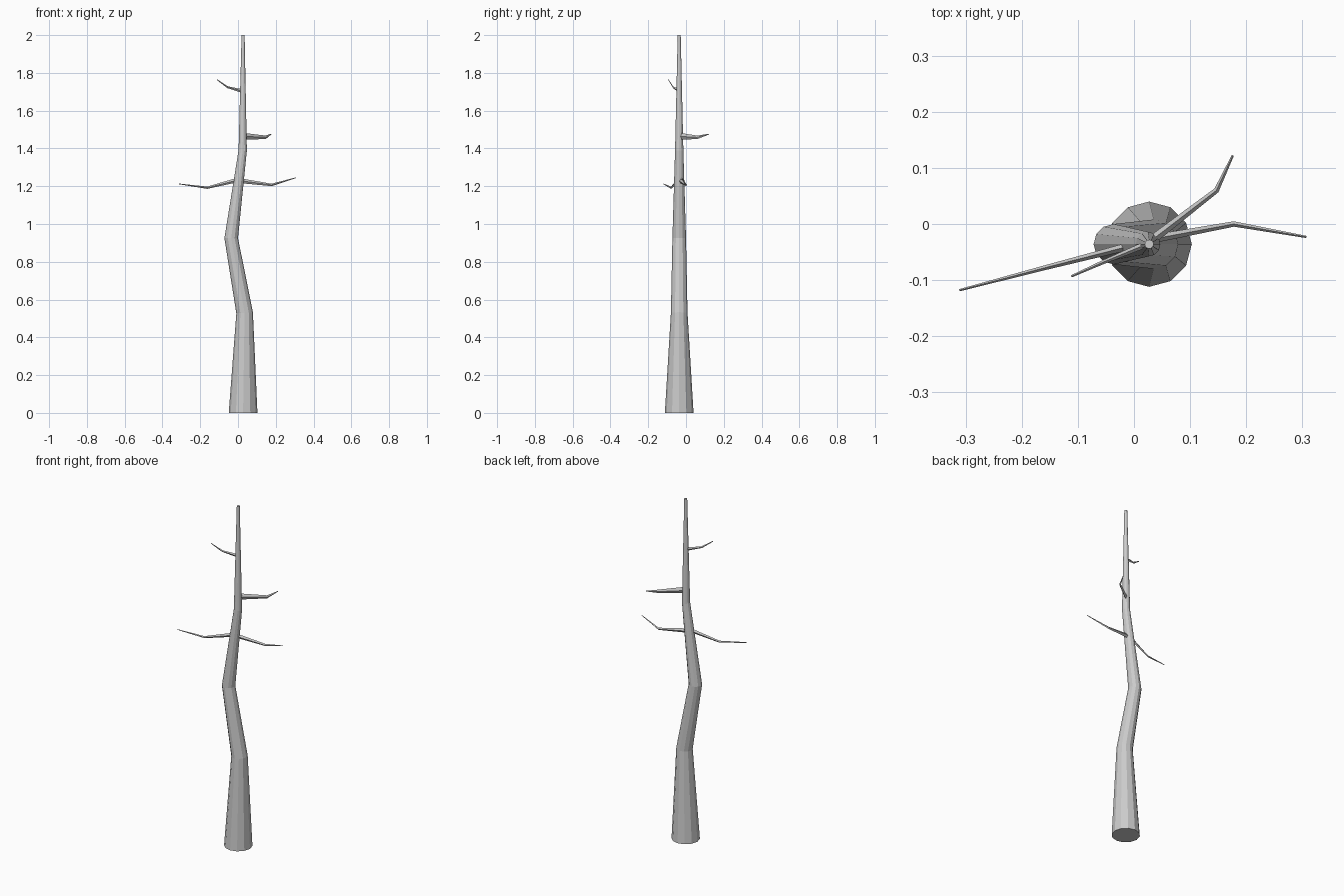
import bpy, math
from mathutils import Vector

if "Cube" in bpy.data.objects:
    bpy.data.objects.remove(bpy.data.objects["Cube"])


def loft(name, rings):
    """Skin equal-sized vertex rings, capping both ends."""
    n = len(rings[0])
    verts = [v for r in rings for v in r]
    faces = [tuple(reversed(range(n))), tuple(range(len(verts) - n, len(verts)))]
    for k in range(len(rings) - 1):
        for i in range(n):
            j = (i + 1) % n
            faces.append((k * n + i, k * n + j, (k + 1) * n + j, (k + 1) * n + i))
    me = bpy.data.meshes.new(name)
    me.from_pydata(verts, [], faces)
    me.update()
    ob = bpy.data.objects.new(name, me)
    bpy.context.collection.objects.link(ob)
    return ob


def tube(name, points, sizes, sides, start_side):
    """Tapered tube along points; sizes are (side radius, second radius)."""
    pts = [Vector(p) for p in points]
    rings = []
    for i, p in enumerate(pts):
        d = (pts[min(i + 1, len(pts) - 1)] - pts[max(i - 1, 0)]).normalized()
        if i in (0, len(pts) - 1) and start_side is not None:
            d = Vector((0, 0, 1))
        if start_side is not None:
            v = d.cross(start_side).normalized()
            u = v.cross(d)
        else:
            u = d.cross(Vector((0, 0, 1))).normalized()
            v = u.cross(d)
            u = -u
            u, v = -u, v
        a, b = sizes[i]
        rings.append([p + u * a * math.cos(t) + v * b * math.sin(t)
                      for t in (2 * math.pi * k / sides for k in range(sides))])
    return loft(name, rings)


# crooked trunk
y = -0.036
trunk = [(0.027, y, 0), (0.035, y, 0.53), (-0.036, y, 0.925),
         (0.025, y, 1.39), (0.027, y, 2.0)]
radii = [0.076, 0.044, 0.036, 0.022, 0.008]
tube("trunk", trunk, [(r, r) for r in radii], 12, Vector((1, 0, 0)))

# bare branches: root, bend, tip, with root half width and half height
branches = {
    "branch_lower_left": ([(0.005, -0.036, 1.235), (-0.163, -0.079, 1.192),
                           (-0.311, -0.118, 1.212)], 0.007, 0.012),
    "branch_lower_right": ([(0.005, -0.032, 1.23), (0.178, 0.0, 1.207),
                            (0.307, -0.023, 1.245)], 0.008, 0.013),
    "branch_middle": ([(0.03, -0.03, 1.464), (0.147, 0.06, 1.459),
                       (0.176, 0.122, 1.476)], 0.008, 0.018),
    "branch_upper": ([(0.027, -0.034, 1.703), (-0.055, -0.068, 1.724),
                      (-0.111, -0.093, 1.764)], 0.006, 0.010),
}
for name, (pts, w, h) in branches.items():
    tube(name, pts, [(w, h), (w * 0.6, h * 0.5), (0.002, 0.002)], 4, None)

# consistent outward normals
import bmesh
for ob in bpy.data.objects:
    bm = bmesh.new()
    bm.from_mesh(ob.data)
    bmesh.ops.recalc_face_normals(bm, faces=bm.faces)
    bm.to_mesh(ob.data)
    bm.free()
